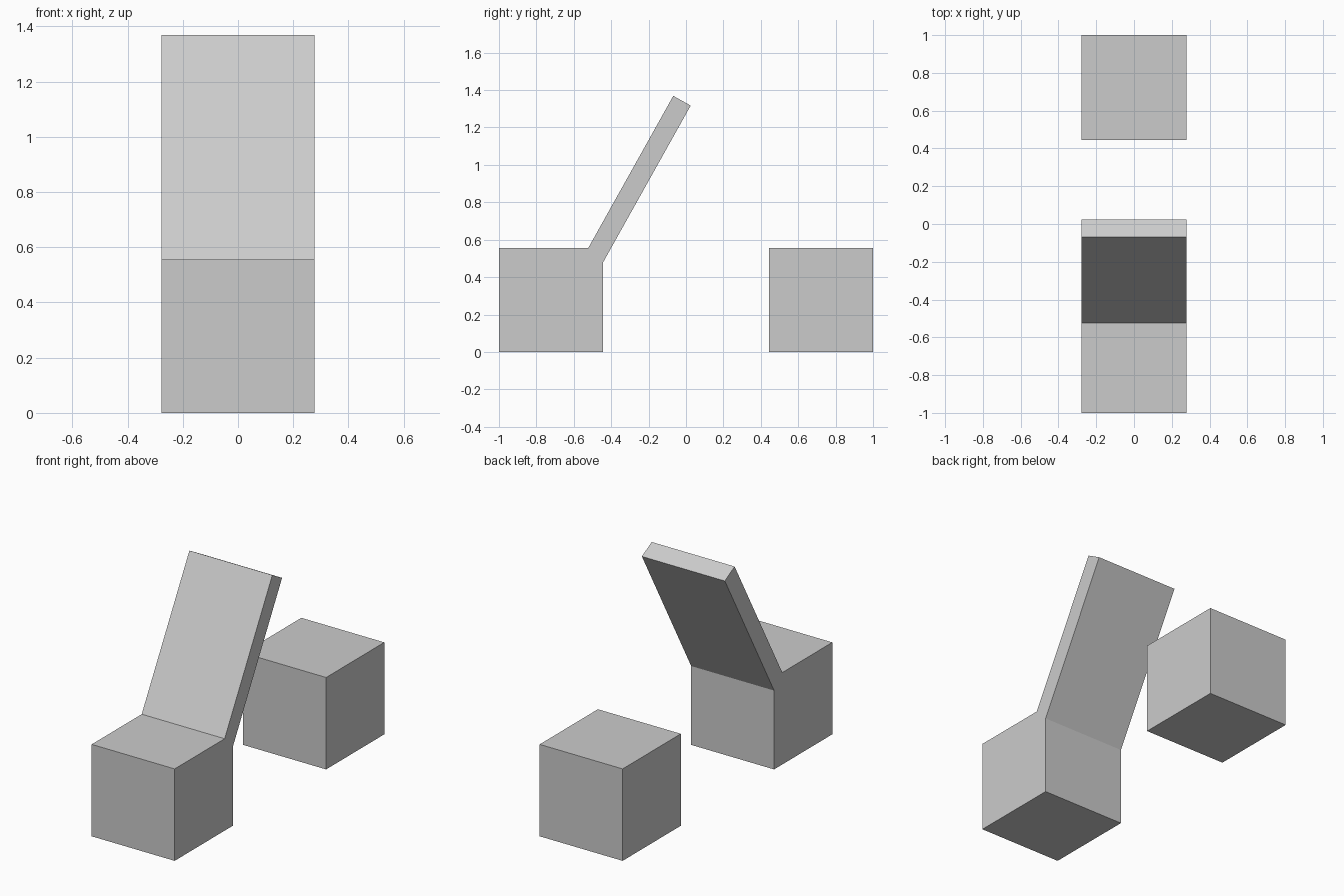
import bpy
import bmesh

if "Cube" in bpy.data.objects:
    bpy.data.objects.remove(bpy.data.objects["Cube"])

W = 0.277   # half width
S = 0.555   # block size


def prism(name, profile):
    """Extrude a (y, z) side outline across the full width."""
    bm = bmesh.new()
    face = bm.faces.new([bm.verts.new((-W, y, z)) for y, z in profile])
    ext = bmesh.ops.extrude_face_region(bm, geom=[face], use_keep_orig=True)
    moved = [v for v in ext["geom"] if isinstance(v, bmesh.types.BMVert)]
    bmesh.ops.translate(bm, verts=moved, vec=(2 * W, 0, 0))
    bmesh.ops.recalc_face_normals(bm, faces=bm.faces)
    mesh = bpy.data.meshes.new(name)
    bm.to_mesh(mesh)
    bm.free()
    obj = bpy.data.objects.new(name, mesh)
    bpy.context.collection.objects.link(obj)
    return obj


# Front block with the leaning panel growing from its back top edge
prism("block_with_leaning_panel", [
    (-1, 0), (-1 + S, 0), (-1 + S, 0.476),
    (0.025, 1.317), (-0.068, 1.369),
    (-0.523, S), (-1, S),
])

# Separate rear block
prism("rear_block", [(1 - S, 0), (1, 0), (1, S), (1 - S, S)])
